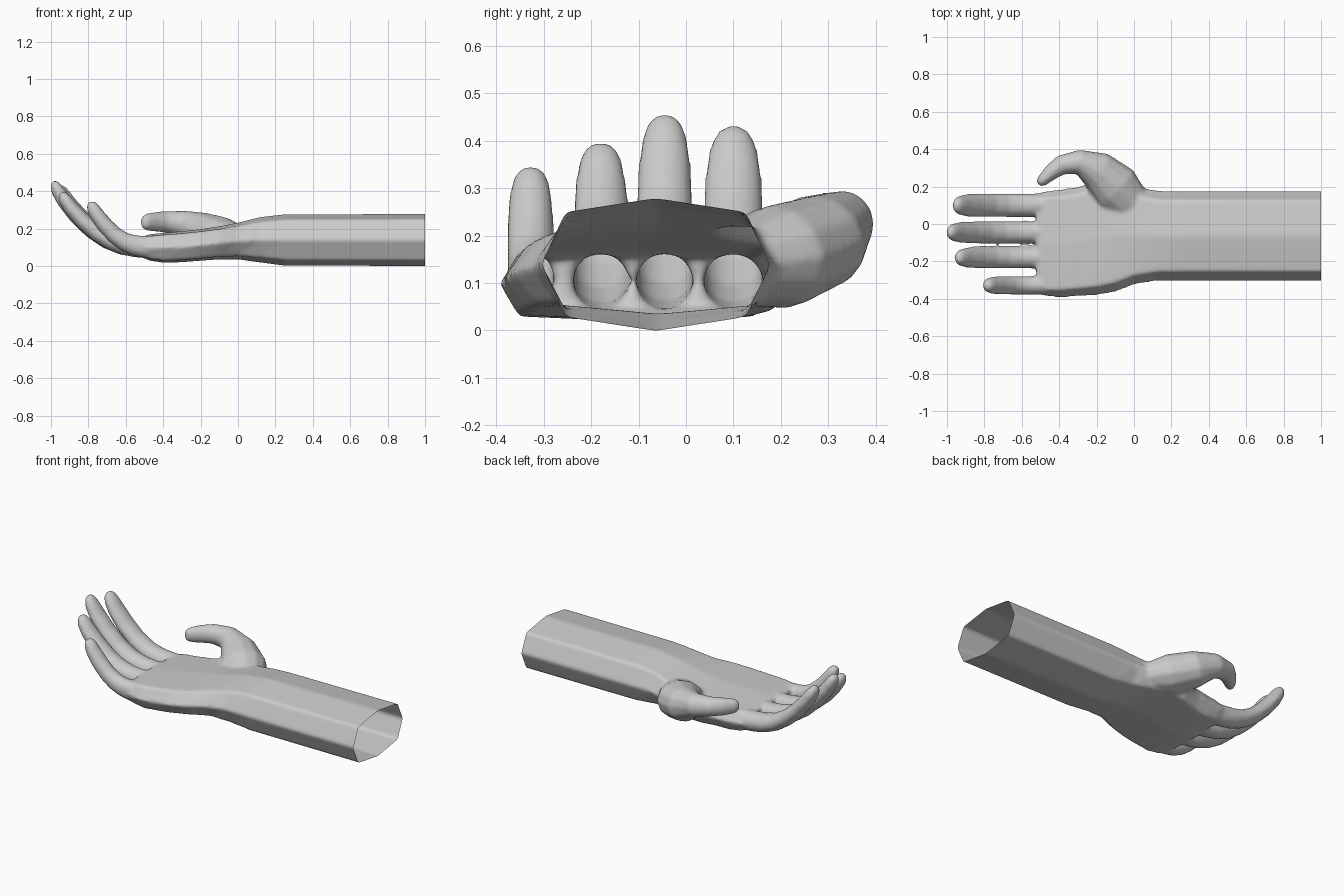
import bpy, bmesh, math
from mathutils import Vector

if "Cube" in bpy.data.objects:
    bpy.data.objects.remove(bpy.data.objects["Cube"])

bm = bmesh.new()


def skin(rings):
    """Join a list of point rings into a closed solid."""
    loops = [[bm.verts.new(p) for p in ring] for ring in rings]
    n = len(loops[0])
    for a, b in zip(loops, loops[1:]):
        for i in range(n):
            j = (i + 1) % n
            bm.faces.new((a[i], a[j], b[j], b[i]))
    bm.faces.new(loops[0][::-1])
    bm.faces.new(loops[-1])


def limb(stations, side, n=12):
    """Sweep an ellipse along stations of (x, y, z, half size on side axis, other half size)."""
    pts = [Vector(s[:3]) for s in stations]
    rings = []
    for i, s in enumerate(stations):
        tangent = pts[min(i + 1, len(pts) - 1)] - pts[max(i - 1, 0)]
        other = tangent.cross(side).normalized()
        up = other.cross(tangent).normalized()
        rings.append([pts[i]
                      + up * s[3] * math.cos(2 * math.pi * k / n)
                      + other * s[4] * math.sin(2 * math.pi * k / n)
                      for k in range(n)])
    skin(rings)


# Forearm and palm: eight-sided rings (x, y min, y max, z min, z max, corner fullness)
body = [
    (1.06, -.305, .177, -.001, .279, .79),
    (.25, -.305, .177, .001, .277, .79),
    (.12, -.305, .180, .018, .262, .79),
    (.00, -.325, .205, .035, .232, .80),
    (-.10, -.365, .235, .035, .212, .82),
    (-.20, -.382, .235, .028, .197, .84),
    (-.30, -.388, .200, .020, .186, .85),
    (-.40, -.393, .185, .018, .177, .86),
    (-.47, -.388, .178, .028, .170, .86),
    (-.52, -.370, .165, .048, .155, .86),
]
octagon = [(1, 0), (1, 1), (0, 1), (-1, 1), (-1, 0), (-1, -1), (0, -1), (1, -1)]
rings = []
for x, y0, y1, z0, z1, c in body:
    ring = []
    for u, v in octagon:
        k = c if u and v else 1
        ring.append((x, (y0 + y1) / 2 + u * k * (y1 - y0) / 2,
                     (z0 + z1) / 2 + v * k * (z1 - z0) / 2))
    rings.append(ring)
skin(rings)

# Fingers: one curled profile (x, z, half width, half thickness), rescaled four times
curl = [
    (-.44, .100, .059, .060), (-.54, .104, .060, .060), (-.62, .115, .060, .056),
    (-.70, .142, .060, .051), (-.78, .192, .060, .047), (-.86, .266, .060, .045),
    (-.93, .350, .056, .041), (-.965, .405, .048, .036), (-.980, .438, .036, .026),
    (-.985, .455, .016, .012),
]
for y, sx, sz, w in [(.100, .94, .93, 1.06), (-.045, 1, 1, 1.0),
                     (-.180, .92, .83, .98), (-.328, .64, .69, .84)]:
    limb([(-.44 + (x + .44) * sx, y, .10 + (z - .10) * sz, a * w, b)
          for x, z, a, b in curl], Vector((0, 1, 0)))

# Thumb: thick base hooking round towards the fingers
limb([
    (.01, .08, .135, .075, .10), (-.10, .195, .155, .112, .135),
    (-.20, .290, .190, .100, .105), (-.30, .333, .228, .070, .066),
    (-.39, .315, .236, .058, .054), (-.445, .275, .236, .053, .043),
    (-.490, .232, .235, .046, .032), (-.510, .212, .235, .030, .020),
], Vector((0, 0, 1)))

bmesh.ops.recalc_face_normals(bm, faces=bm.faces)
mesh = bpy.data.meshes.new("hand_and_forearm")
bm.to_mesh(mesh)
bm.free()
hand = bpy.data.objects.new("hand_and_forearm", mesh)
bpy.context.collection.objects.link(hand)
bpy.context.view_layer.objects.active = hand
hand.select_set(True)

# Fuse the parts into one skin and soften the webs between them
remesh = hand.modifiers.new("fuse", 'REMESH')
remesh.mode = 'VOXEL'
remesh.voxel_size = .01
soften = hand.modifiers.new("soften", 'SMOOTH')
soften.factor = .5
soften.iterations = 8
bpy.ops.object.convert(target='MESH')

# Cut the forearm open at the elbow end
bm = bmesh.new()
bm.from_mesh(hand.data)
bmesh.ops.bisect_plane(bm, geom=bm.verts[:] + bm.edges[:] + bm.faces[:],
                       plane_co=(1, 0, 0), plane_no=(1, 0, 0), clear_outer=True)
bm.to_mesh(hand.data)
bm.free()
bpy.ops.object.shade_smooth()
